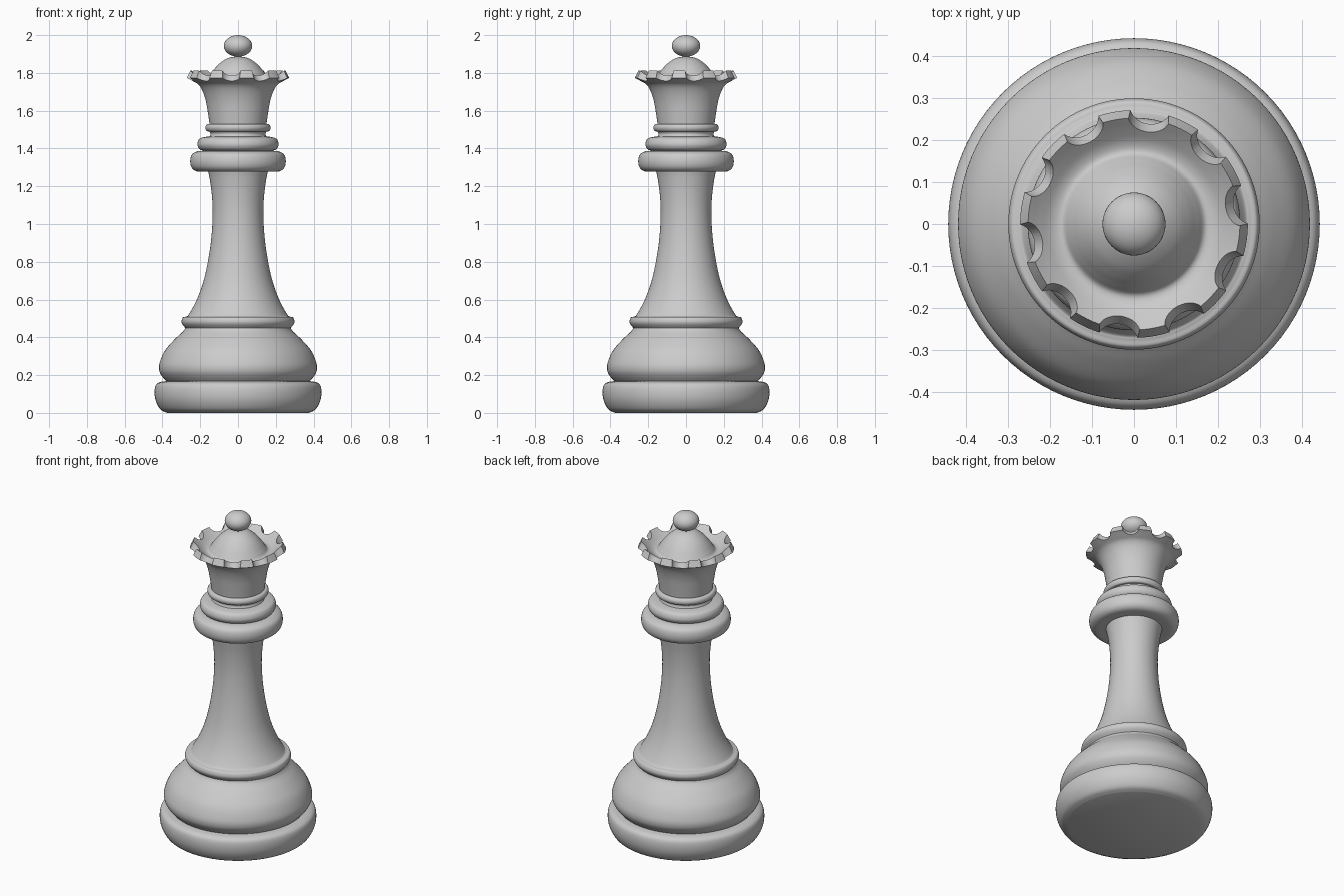
import bpy, bmesh, math
from mathutils import Vector, Matrix

if "Cube" in bpy.data.objects:
    bpy.data.objects.remove(bpy.data.objects["Cube"])

SEGS = 96


def curve(pts, steps=5):
    """Catmull-Rom smoothing of a short (radius, height) profile."""
    p = [Vector(q) for q in pts]
    p = [p[0] * 2 - p[1]] + p + [p[-1] * 2 - p[-2]]
    out = []
    for a, b, c, d in zip(p, p[1:], p[2:], p[3:]):
        for i in range(steps):
            t = i / steps
            out.append(0.5 * (2 * b + (c - a) * t + (2 * a - 5 * b + 4 * c - d) * t * t
                              + (3 * b - a - 3 * c + d) * t ** 3))
    return out + [p[-2]]


def link(bm, name):
    bmesh.ops.recalc_face_normals(bm, faces=bm.faces)
    me = bpy.data.meshes.new(name)
    bm.to_mesh(me)
    bm.free()
    ob = bpy.data.objects.new(name, me)
    bpy.context.collection.objects.link(ob)
    return ob


def lathe(name, sections):
    """Revolve smooth sections, joined end to end, and close both ends."""
    prof = []
    for s in sections:
        for q in curve(s):
            if not prof or (q - prof[-1]).length > 1e-4:
                prof.append(q)
    bm = bmesh.new()
    rings = []
    for r, z in prof:
        r = max(r, 0.002)
        rings.append([bm.verts.new((r * math.cos(2 * math.pi * i / SEGS),
                                    r * math.sin(2 * math.pi * i / SEGS), z))
                      for i in range(SEGS)])
    for a, b in zip(rings, rings[1:]):
        for i in range(SEGS):
            j = (i + 1) % SEGS
            bm.faces.new((a[i], a[j], b[j], b[i]))
    bm.faces.new(rings[0])
    bm.faces.new(rings[-1])
    return link(bm, name)


def smooth(ob):
    bpy.ops.object.select_all(action='DESELECT')
    ob.select_set(True)
    bpy.context.view_layer.objects.active = ob
    bpy.ops.object.shade_smooth_by_angle(angle=math.radians(38))


# Foot, bell, stem and collars
body = lathe("body", [
    [(0.375, 0), (0.41, 0.018), (0.434, 0.06), (0.442, 0.105), (0.436, 0.145), (0.415, 0.162), (0.38, 0.168)],
    [(0.38, 0.168), (0.403, 0.195), (0.417, 0.225), (0.415, 0.265), (0.387, 0.33),
     (0.335, 0.39), (0.292, 0.43), (0.279, 0.45)],
    [(0.279, 0.45), (0.294, 0.468), (0.299, 0.485), (0.292, 0.505), (0.275, 0.51), (0.26, 0.522),
     (0.218, 0.60), (0.182, 0.70), (0.156, 0.82), (0.140, 0.94), (0.134, 1.06),
     (0.139, 1.16), (0.15, 1.24), (0.158, 1.278)],
    [(0.158, 1.278), (0.215, 1.278), (0.244, 1.297), (0.253, 1.332), (0.244, 1.368), (0.215, 1.385), (0.185, 1.388)],
    [(0.185, 1.388), (0.205, 1.398), (0.215, 1.422), (0.205, 1.45), (0.18, 1.46), (0.15, 1.464)],
    [(0.15, 1.464), (0.146, 1.478), (0.152, 1.49)],
    [(0.152, 1.49), (0.166, 1.493), (0.173, 1.51), (0.166, 1.527), (0.150, 1.53)],
])

# Flared crown with its inner bowl and dome
crown = lathe("crown", [
    [(0.150, 1.525), (0.158, 1.58), (0.170, 1.65), (0.188, 1.705), (0.210, 1.739), (0.240, 1.757), (0.271, 1.773)],
    [(0.271, 1.773), (0.252, 1.812)],
    [(0.252, 1.812), (0.225, 1.788), (0.195, 1.766), (0.170, 1.762), (0.152, 1.784),
     (0.130, 1.815), (0.100, 1.848), (0.055, 1.878), (0.0, 1.888)],
])

# Ten round notches around the rim
bm = bmesh.new()
axis = Vector((0.57, 0, -0.82)).to_track_quat('Z', 'Y').to_matrix().to_4x4()
for i in range(10):
    m = (Matrix.Rotation(math.radians(10 + 36 * i), 4, 'Z')
         @ Matrix.Translation((0.272, 0, 1.80)) @ axis)
    bmesh.ops.create_cone(bm, cap_ends=True, segments=32, radius1=0.05,
                          radius2=0.05, depth=0.18, matrix=m)
cutter = link(bm, "notch_cutter")
mod = crown.modifiers.new("notches", 'BOOLEAN')
mod.operation = 'DIFFERENCE'
mod.solver = 'EXACT'
mod.object = cutter
bpy.context.view_layer.objects.active = crown
bpy.ops.object.modifier_apply(modifier="notches")
bpy.data.objects.remove(cutter)

# Finial ball
bm = bmesh.new()
bmesh.ops.create_uvsphere(bm, u_segments=48, v_segments=24, radius=1,
                          matrix=Matrix.Translation((0, 0, 1.943)) @ Matrix.Diagonal((0.075, 0.075, 0.057, 1)))
finial = link(bm, "finial")

for ob in (body, crown, finial):
    smooth(ob)
